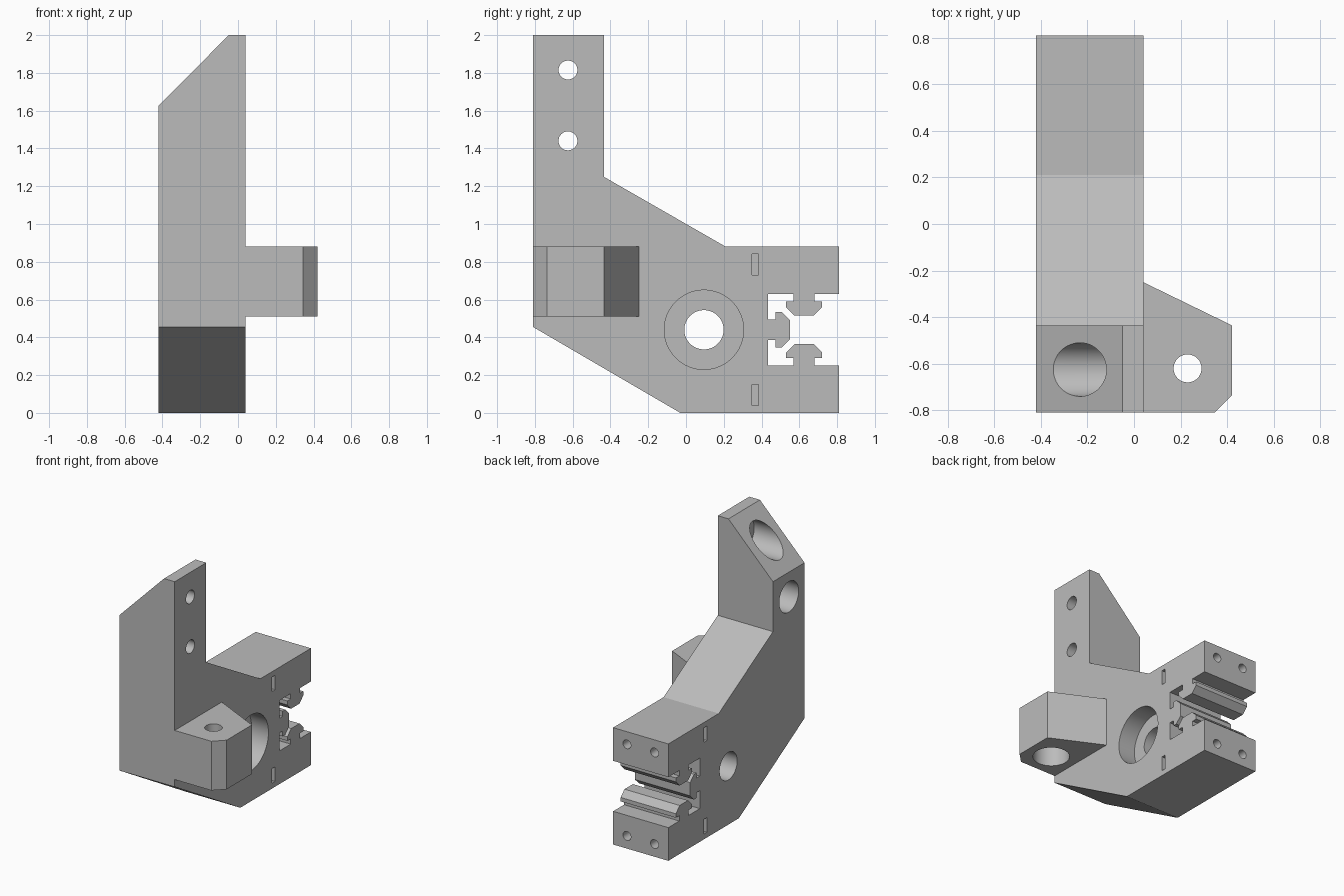
import bpy, bmesh
from mathutils import Matrix, Vector

if "Cube" in bpy.data.objects:
    bpy.data.objects.remove(bpy.data.objects["Cube"], do_unlink=True)

grey = bpy.data.materials.new("plain grey")
grey.use_nodes = True
colour = (0.5, 0.5, 0.5, 1)
grey.diffuse_color = colour
grey.node_tree.nodes["Principled BSDF"].inputs["Base Color"].default_value = colour


def make_object(name, bm):
    bmesh.ops.recalc_face_normals(bm, faces=bm.faces)
    mesh = bpy.data.meshes.new(name)
    bm.to_mesh(mesh)
    bm.free()
    mesh.materials.append(grey)
    obj = bpy.data.objects.new(name, mesh)
    bpy.context.collection.objects.link(obj)
    return obj


def prism(name, profile, axis, start, end):
    """Extrude a 2D profile along x, y or z; the profile uses the other two axes."""
    bm = bmesh.new()
    def point(p):
        c = list(p)
        c.insert(axis, start)
        return bm.verts.new(c)
    face = bm.faces.new([point(p) for p in profile])
    move = Vector((0, 0, 0))
    move[axis] = end - start
    new = bmesh.ops.extrude_face_region(bm, geom=[face])["geom"]
    bmesh.ops.translate(bm, vec=move, verts=[g for g in new if isinstance(g, bmesh.types.BMVert)])
    return make_object(name, bm)


def bore(centre, axis, radius, start, end):
    """Round cutter along an axis, centred on the other two coordinates."""
    c = list(centre)
    c.insert(axis, (start + end) / 2)
    turn = [Matrix.Rotation(1.5707963, 4, "Y"), Matrix.Rotation(1.5707963, 4, "X"), Matrix()][axis]
    bm = bmesh.new()
    bmesh.ops.create_cone(bm, cap_ends=True, segments=64, radius1=radius, radius2=radius,
                          depth=abs(end - start), matrix=Matrix.Translation(c) @ turn)
    return make_object("bore_cutter", bm)


def combine(target, other, operation):
    mod = target.modifiers.new("combine", "BOOLEAN")
    mod.operation, mod.solver, mod.object = operation, "EXACT", other
    bpy.context.view_layer.objects.active = target
    bpy.ops.object.modifier_apply(modifier=mod.name)
    bpy.data.objects.remove(other, do_unlink=True)


LEFT, RIGHT = 0.04, -0.42
MID = 0.44  # height of the rail socket centre

# Rail socket: three T-shaped keys around a square opening.
# Each key is listed as (position along wall, distance out of the wall).
key = [(-0.055, 0), (-0.055, 0.04), (-0.095, 0.04), (-0.095, 0.07), (-0.05, 0.115)]
key += [(-a, d) for a, d in reversed(key)]
socket = [(0.81, MID + 0.19)]
socket += [(0.625 - a, MID + 0.19 - d) for a, d in key]
socket += [(0.435, MID + 0.19)]
socket += [(0.435 + d, MID - a) for a, d in key]
socket += [(0.435, MID - 0.19)]
socket += [(0.625 + a, MID - 0.19 + d) for a, d in key]
socket += [(0.81, MID - 0.19)]

# Main bracket with upright post
outline = [(0.81, 0), (-0.03, 0), (-0.81, 0.455), (-0.81, 2), (-0.435, 2),
           (-0.435, 1.25), (0.21, 0.88), (0.81, 0.88)]
bracket = prism("bracket", outline + socket, 0, RIGHT, LEFT)

# Side lug
lug = prism("side_lug", [(-0.1, -0.81), (0.345, -0.81), (0.42, -0.735),
                         (0.42, -0.435), (LEFT, -0.25), (-0.1, -0.25)], 2, 0.51, 0.88)
combine(bracket, lug, "UNION")

# Sloped post top
wedge = prism("slope_cutter", [(-0.52, 1.525), (0.05, 2.1), (-0.52, 2.1)], 1, -0.9, -0.4)
combine(bracket, wedge, "DIFFERENCE")

cutters = []
# Post screw holes with head recesses
for z in (1.44, 1.815):
    cutters += [bore((-0.625, z), 0, 0.05, -0.6, 0.2), bore((-0.625, z), 0, 0.115, -0.6, -0.05)]
# Lug hole, recessed from below
cutters += [bore((0.23, -0.62), 2, 0.06, 0.4, 1.0), bore((0.23, -0.62), 2, 0.127, 0.4, 0.786)]
# Large stepped hole
cutters += [bore((0.095, MID), 0, 0.104, -0.6, 0.2), bore((0.095, MID), 0, 0.21, LEFT - 0.14, 0.2)]
# Clamp screw holes and nut slots
for z in (0.095, 0.785):
    for x in (-0.305, -0.075):
        cutters.append(bore((x, z), 1, 0.033, 0.3, 0.9))
    slot = [(0.35, z - 0.055), (0.385, z - 0.055), (0.385, z + 0.055), (0.35, z + 0.055)]
    cutters.append(prism("slot_cutter", slot, 0, -0.13, 0.1))
    cutters.append(prism("slot_cutter", slot, 0, -0.5, -0.25))
for cutter in cutters:
    combine(bracket, cutter, "DIFFERENCE")

bpy.ops.object.select_all(action="DESELECT")
bracket.select_set(True)
bpy.context.view_layer.objects.active = bracket
bpy.ops.object.shade_smooth_by_angle(angle=0.5)
